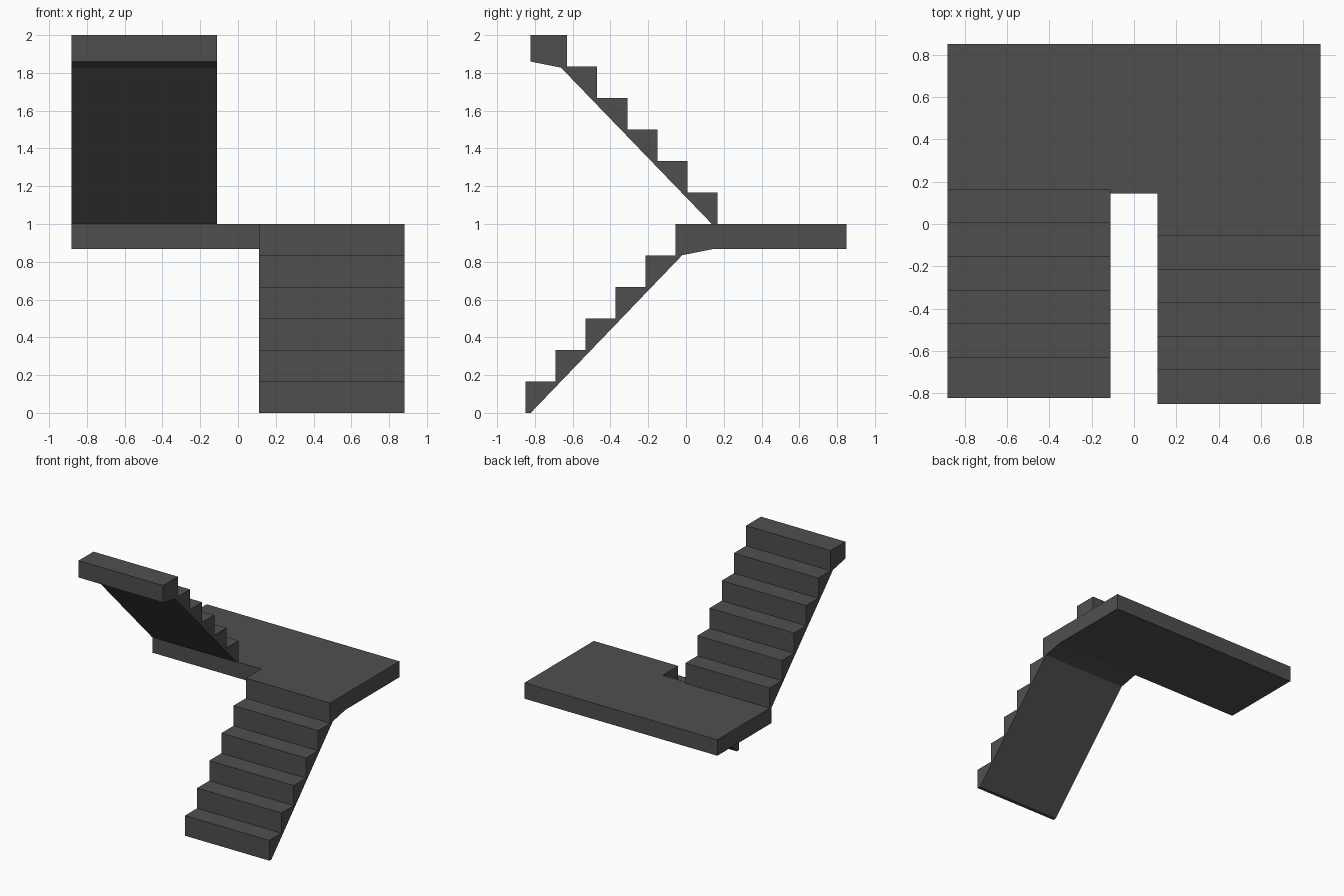
import bpy, bmesh
from mathutils import Vector

if "Cube" in bpy.data.objects:
    bpy.data.objects.remove(bpy.data.objects["Cube"])

concrete = bpy.data.materials.new("dark_grey_concrete")
concrete.diffuse_color = (0.078, 0.078, 0.078, 1)
concrete.use_nodes = True
concrete.node_tree.nodes["Principled BSDF"].inputs["Base Color"].default_value = concrete.diffuse_color

RISE, GOING, STEPS = 1 / 6, 0.159, 6


def extrude(name, outline, offset, open_edges=()):
    """Prism from an outline; open_edges lists sides left out where parts join."""
    bm = bmesh.new()
    a = [bm.verts.new(p) for p in outline]
    b = [bm.verts.new(Vector(p) + Vector(offset)) for p in outline]
    bm.faces.new(a)
    bm.faces.new(b[::-1])
    n = len(a)
    for i in range(n):
        j = (i + 1) % n
        if i not in open_edges:
            bm.faces.new((a[j], a[i], b[i], b[j]))
    bmesh.ops.recalc_face_normals(bm, faces=bm.faces)
    mesh = bpy.data.meshes.new(name)
    bm.to_mesh(mesh)
    bm.free()
    obj = bpy.data.objects.new(name, mesh)
    bpy.context.collection.objects.link(obj)
    mesh.materials.append(concrete)
    return obj


def steps(y, z, direction):
    """Zigzag of risers and treads, ending at the top of the last riser."""
    pts = []
    for i in range(STEPS):
        yy = y + direction * GOING * i
        pts += [(yy, z + RISE * i), (yy, z + RISE * (i + 1))]
    return pts


# Lower flight, climbing to the back and joining the landing
low = steps(-0.85, 0, 1) + [(0.145, 1), (0.145, 0.868), (-0.02, 0.835), (-0.822, 0)]
extrude("lower_flight", [(0.11, y, z) for y, z in low], (0.772, 0, 0),
        open_edges=(2 * STEPS,))

# Upper flight, climbing back to the front
up = steps(0.166, 1, -1) + [(-0.823, 2), (-0.823, 1.86), (-0.662, 1.828), (0.137, 1)]
extrude("upper_flight", [(-0.882, y, z) for y, z in up], (0.772, 0, 0))

# Landing slab, open where the lower flight runs into it
plan = [(-0.882, 0.145), (0.11, 0.145), (0.882, 0.145), (0.882, 0.85), (-0.882, 0.85)]
extrude("landing", [(x, y, 0.868) for x, y in plan], (0, 0, 0.132), open_edges=(1,))
